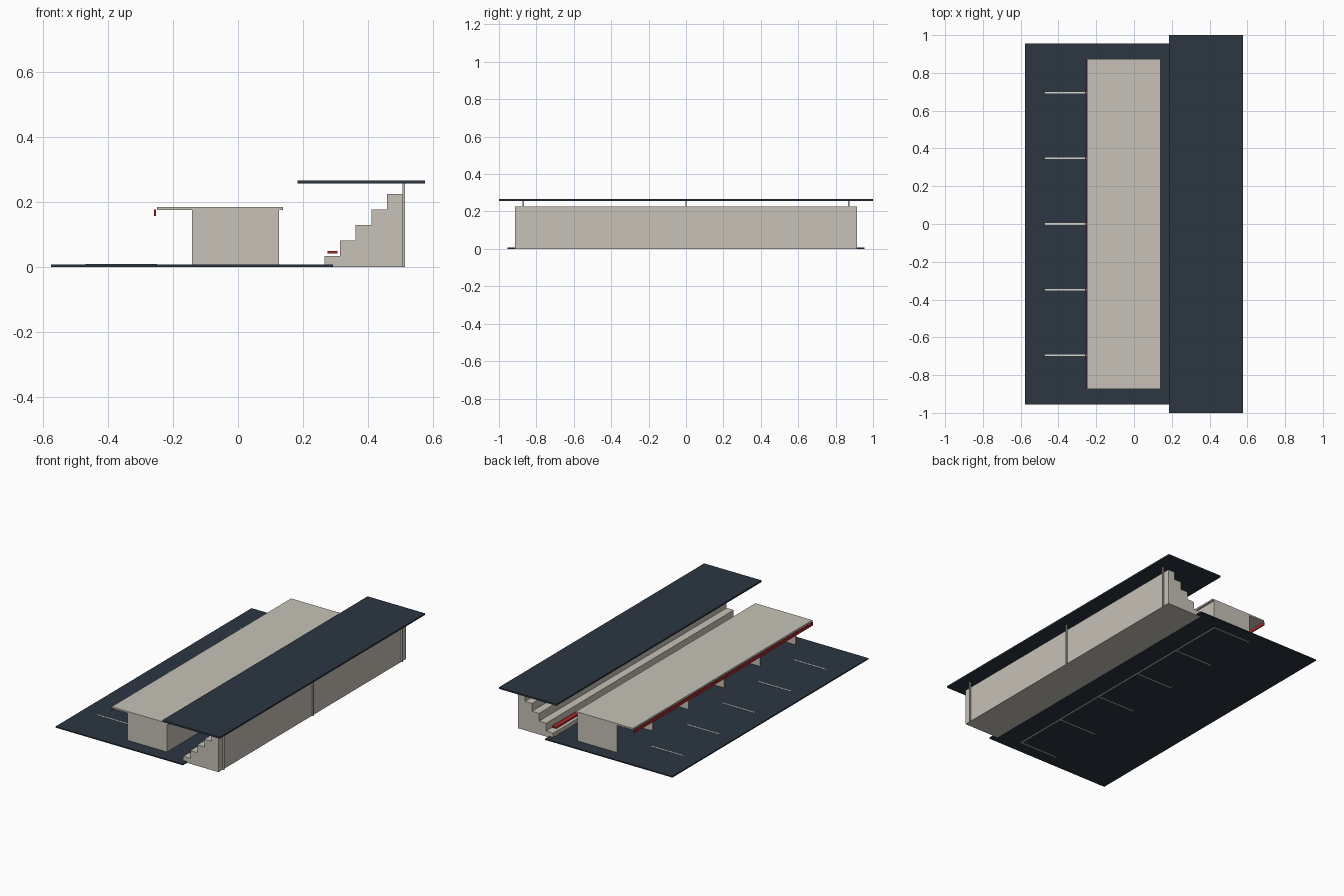
import bpy
import bmesh

cube = bpy.data.objects.get("Cube")
if cube:
    bpy.data.objects.remove(cube, do_unlink=True)


def material(name, rgb):
    m = bpy.data.materials.new(name)
    m.use_nodes = True
    m.diffuse_color = (*rgb, 1)
    m.node_tree.nodes["Principled BSDF"].inputs["Base Color"].default_value = (*rgb, 1)
    return m


concrete = material("warm concrete", (0.57, 0.54, 0.48))
navy = material("dark slate blue", (0.025, 0.037, 0.053))
red = material("signal red", (0.42, 0.02, 0.025))
paint = material("line paint", (0.68, 0.66, 0.60))


def extrude(name, profile, y0, y1, mat):
    """Solid made from an x-z profile swept along y."""
    bm = bmesh.new()
    face = bm.faces.new([bm.verts.new((x, y0, z)) for x, z in profile])
    swept = bmesh.ops.extrude_face_region(bm, geom=[face])["geom"]
    verts = [v for v in swept if isinstance(v, bmesh.types.BMVert)]
    bmesh.ops.translate(bm, verts=verts, vec=(0, y1 - y0, 0))
    bmesh.ops.recalc_face_normals(bm, faces=bm.faces)
    mesh = bpy.data.meshes.new(name)
    bm.to_mesh(mesh)
    bm.free()
    mesh.materials.append(mat)
    obj = bpy.data.objects.new(name, mesh)
    bpy.context.collection.objects.link(obj)
    return obj


def box(name, x, y, z, mat):
    profile = [(x[0], z[0]), (x[1], z[0]), (x[1], z[1]), (x[0], z[1])]
    return extrude(name, profile, y[0], y[1], mat)


BAY = 0.348
HALF = 2.5 * BAY
T = 0.004  # half thickness of walls and posts

# Paved apron with one painted line per garage bay
box("apron", (-0.576, 0.293), (-0.955, 0.955), (0.0006, 0.008), navy)
for i in range(5):
    y = (i - 2) * BAY
    box(f"bay_line_{i + 1}", (-0.47, -0.25), (y - T, y + T), (0.007, 0.0095), paint)

# Garage block: dividers, rear wall, roof and red fascia
for i in range(6):
    y = i * BAY - HALF
    box(f"garage_divider_{i + 1}", (-0.141, 0.119), (y - T, y + T), (0, 0.177), concrete)
box("garage_rear_wall", (0.118, 0.127), (-HALF - T, HALF + T), (0, 0.177), concrete)
box("garage_roof", (-0.25, 0.139), (-HALF - T, HALF + T), (0.176, 0.186), concrete)
box("roof_fascia", (-0.259, -0.252), (-HALF, HALF), (0.158, 0.177), red)

# Stepped grandstand
STEPS, X0, X1, Z0, RISE = 5, 0.266, 0.507, 0.034, 0.048
run = (X1 - X0) / STEPS
stairs = [(X1, 0), (X0, 0)]
for i in range(STEPS):
    z = Z0 + i * RISE
    stairs += [(X0 + i * run, z), (X0 + (i + 1) * run, z)]
extrude("grandstand", stairs, -0.914, 0.914, concrete)
box("bench", (0.276, 0.306), (-HALF, HALF), (0.042, 0.05), red)

# Canopy on rear posts
for name, y in (("front", -HALF), ("middle", 0), ("back", HALF)):
    box(f"canopy_post_{name}", (0.506, 0.515), (y - T, y + T), (0, 0.258), concrete)
box("canopy", (0.184, 0.576), (-1, 1), (0.257, 0.267), navy)
